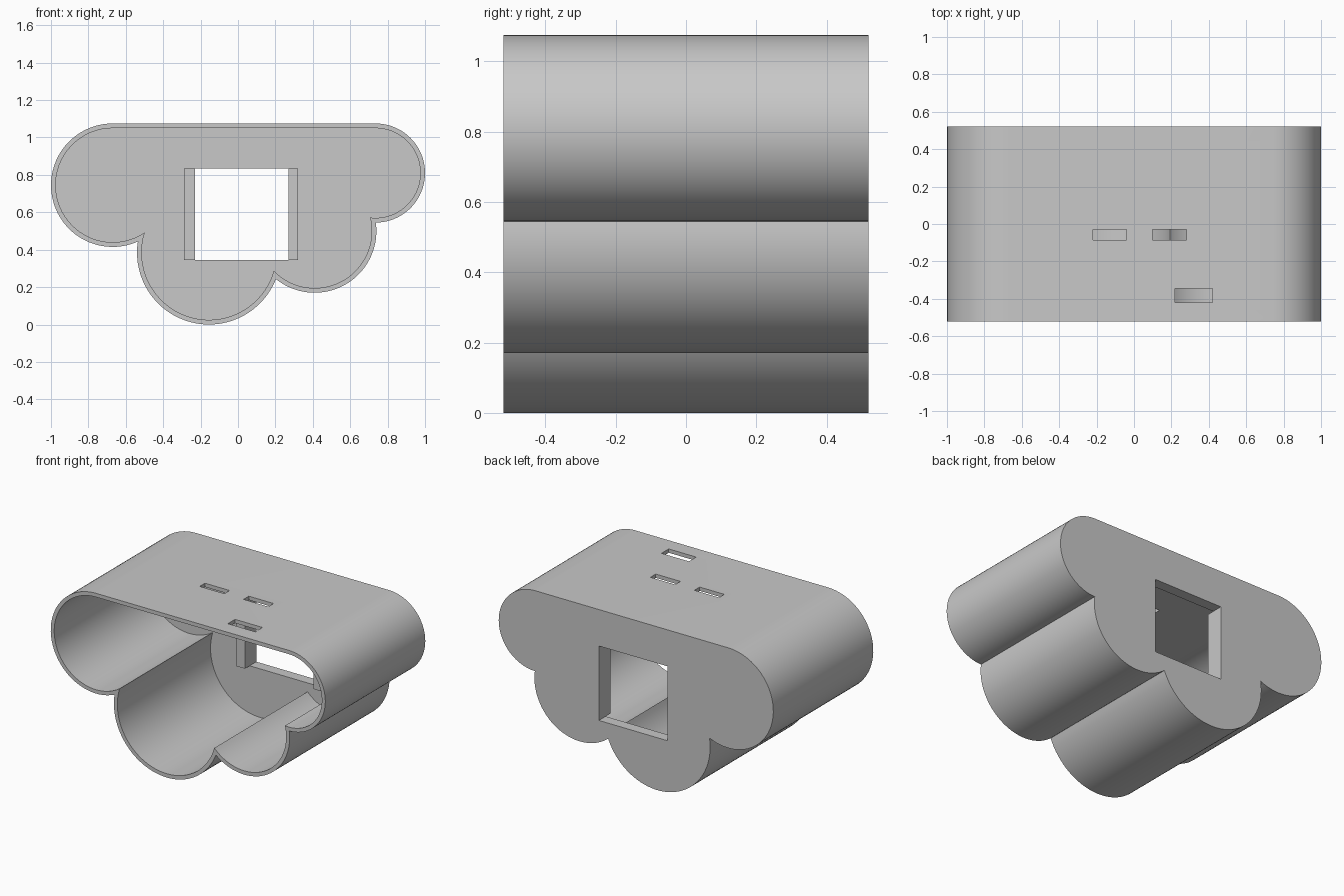
import bpy, bmesh, math
from mathutils import Vector

if "Cube" in bpy.data.objects:
    bpy.data.objects.remove(bpy.data.objects["Cube"])

HALF, SHELL, WALL = 0.52, 0.025, 0.07   # half depth, skin thickness, back wall thickness

grey = bpy.data.materials.new("plain grey")
grey.diffuse_color = (0.58, 0.58, 0.58, 1)
grey.use_nodes = True
grey.node_tree.nodes["Principled BSDF"].inputs["Base Color"].default_value = grey.diffuse_color

# Lobes of the cloud outline, counter-clockwise from upper left: x, z, radius
LOBES = [(-0.67, 0.745, 0.33), (-0.155, 0.385, 0.385), (0.41, 0.5, 0.33), (0.735, 0.81, 0.265)]


def crossing(a, b):
    """Lower right-hand meeting point of two neighbouring lobes."""
    ca, cb = Vector(a[:2]), Vector(b[:2])
    d = (cb - ca).length
    u = (cb - ca) / d
    k = (a[2] ** 2 - b[2] ** 2 + d * d) / (2 * d)
    h = math.sqrt(max(a[2] ** 2 - k * k, 0))
    return ca + u * k + Vector((u.y, -u.x)) * h


def outline(inset, steps=40):
    lobes = [(x, z, r - inset) for x, z, r in LOBES]
    joints = [crossing(a, b) for a, b in zip(lobes, lobes[1:])]
    first = Vector((lobes[0][0], lobes[0][1] + lobes[0][2]))
    last = Vector((lobes[-1][0], lobes[-1][1] + lobes[-1][2]))
    ends = [first] + joints + [last]
    points = []
    for i, (x, z, r) in enumerate(lobes):
        a0 = math.atan2(ends[i].y - z, ends[i].x - x)
        a1 = math.atan2(ends[i + 1].y - z, ends[i + 1].x - x)
        while a1 <= a0:
            a1 += 2 * math.pi
        for s in range(0 if i == 0 else 1, steps + 1):
            a = a0 + (a1 - a0) * s / steps
            points.append((x + r * math.cos(a), z + r * math.sin(a)))
    return points


def finish(name, bm):
    bmesh.ops.recalc_face_normals(bm, faces=bm.faces)
    mesh = bpy.data.meshes.new(name)
    bm.to_mesh(mesh)
    bm.free()
    mesh.materials.append(grey)
    ob = bpy.data.objects.new(name, mesh)
    bpy.context.collection.objects.link(ob)
    return ob


def box(name, x0, x1, y0, y1, z0, z1):
    bm = bmesh.new()
    bmesh.ops.create_cube(bm, size=1)
    for v in bm.verts:
        v.co = ((x0 + x1) / 2 + v.co.x * (x1 - x0),
                (y0 + y1) / 2 + v.co.y * (y1 - y0),
                (z0 + z1) / 2 + v.co.z * (z1 - z0))
    return finish(name, bm)


# Cloud shell: outer skin, front rim, inner skin, with closed back wall
bm = bmesh.new()
rings = [[bm.verts.new((x, y, z)) for x, z in outline(inset)]
         for inset, y in ((0, HALF), (0, -HALF), (SHELL, -HALF), (SHELL, HALF - WALL))]
n = len(rings[0])
for a, b in zip(rings, rings[1:]):
    for i in range(n):
        j = (i + 1) % n
        bm.faces.new((a[i], a[j], b[j], b[i]))
bm.faces.new(rings[0])
bm.faces.new(rings[-1])
shell = finish("cloud_shell", bm)

# Back window and three slots in the top
cutters = [box("window_cutter", -0.23, 0.27, 0.3, 0.7, 0.345, 0.835)]
for x0, x1, y0, y1 in ((-0.22, -0.04, -0.085, -0.03),
                       (0.10, 0.28, -0.085, -0.03),
                       (0.22, 0.42, -0.42, -0.345)):
    cutters.append(box("slot_cutter", x0, x1, y0, y1, 1.0, 1.2))
bpy.context.view_layer.objects.active = shell
shell.select_set(True)
for c in cutters:
    mod = shell.modifiers.new("cut", 'BOOLEAN')
    mod.operation, mod.solver, mod.object = 'DIFFERENCE', 'EXACT', c
    bpy.ops.object.modifier_apply(modifier=mod.name)
    bpy.data.objects.remove(c)
bpy.ops.object.shade_smooth_by_angle(angle=math.radians(30))

# Posts beside the window, inside the back wall
for name, x0, x1 in (("left_post", -0.29, -0.23), ("right_post", 0.27, 0.32)):
    box(name, x0, x1, HALF - 0.12, HALF - WALL, 0.345, 0.835)
